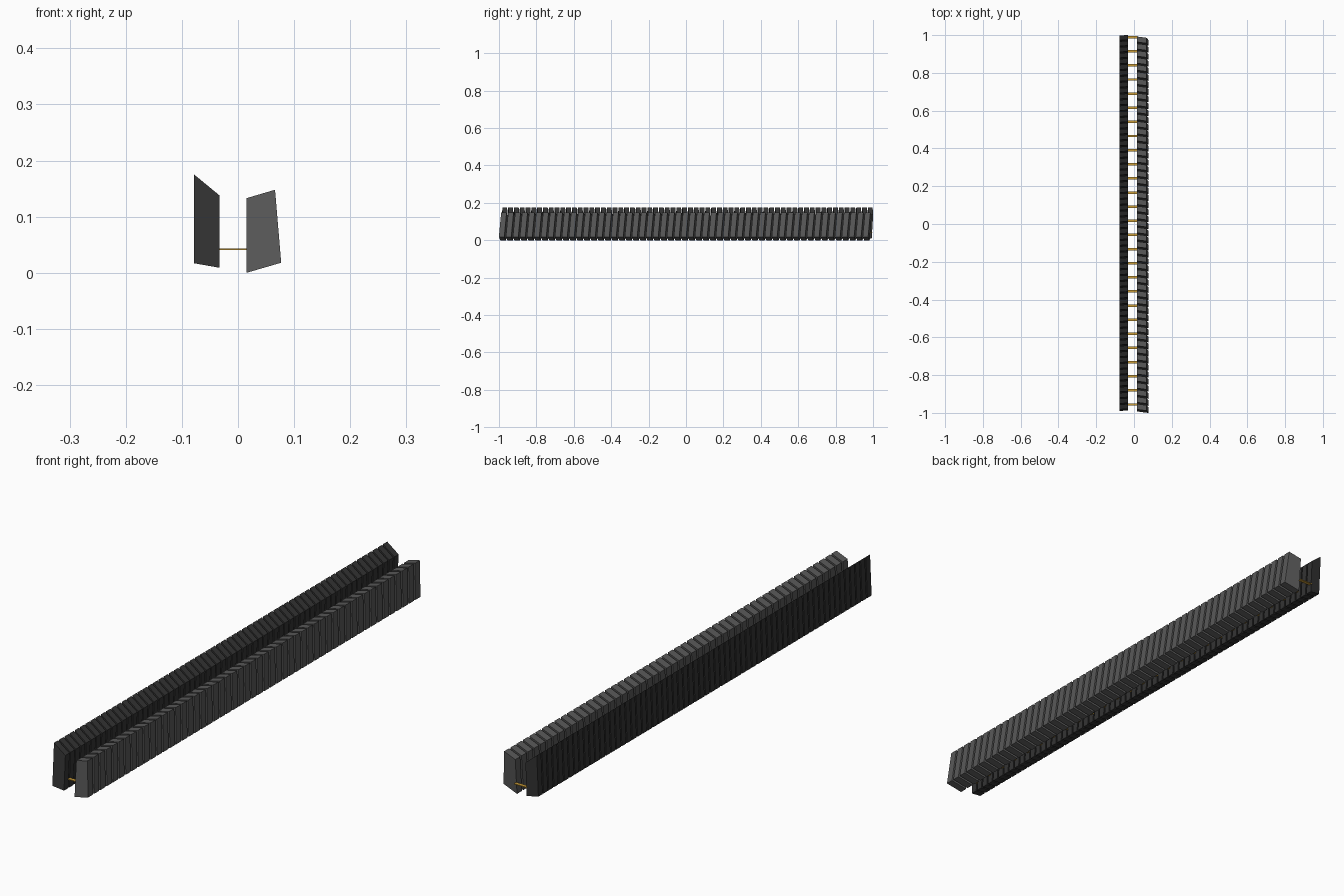
import bpy, bmesh

if "Cube" in bpy.data.objects:
    bpy.data.objects.remove(bpy.data.objects["Cube"])


def material(name, rgb):
    m = bpy.data.materials.new(name)
    m.diffuse_color = (*rgb, 1)
    m.use_nodes = True
    m.node_tree.nodes["Principled BSDF"].inputs["Base Color"].default_value = m.diffuse_color
    return m


def build_row(name, profile, thick, y_first, y_last, count, lean, skew, mat):
    """Row of sheared slats: an xz profile extruded along y and repeated."""
    bm = bmesh.new()
    x0 = profile[0][0]
    step = (y_last - y_first) / (count - 1)
    for i in range(count):
        y = y_first + i * step
        front, back = [
            [bm.verts.new((x, y + d + lean * z + skew * (x - x0), z)) for x, z in profile]
            for d in (0, thick)]
        bm.faces.new(front)
        bm.faces.new(back[::-1])
        n = len(profile)
        for k in range(n):
            bm.faces.new((front[k], back[k], back[(k + 1) % n], front[(k + 1) % n]))
    bmesh.ops.recalc_face_normals(bm, faces=bm.faces[:])
    mesh = bpy.data.meshes.new(name)
    bm.to_mesh(mesh)
    bm.free()
    mesh.materials.append(mat)
    obj = bpy.data.objects.new(name, mesh)
    bpy.context.collection.objects.link(obj)
    return obj


dark = material("dark_slat", (0.035, 0.035, 0.035))
grey = material("grey_slat", (0.1, 0.1, 0.1))
gold = material("gold_bar", (0.6, 0.34, 0.04))

# tall dark row on the left
build_row("left_slats", [(-0.078, 0.017), (-0.033, 0.009), (-0.033, 0.138), (-0.078, 0.175)],
          0.025, -0.992, 0.962, 64, 0.06, 0.12, dark)

# wider grey row on the right
build_row("right_slats", [(0.015, 0.0), (0.077, 0.018), (0.066, 0.148), (0.015, 0.133)],
          0.029, -0.992, 0.953, 53, 0.08, -0.16, grey)

# thin bars joining the rows
build_row("cross_bars", [(-0.036, 0.0405), (0.018, 0.0405), (0.018, 0.0435), (-0.036, 0.0435)],
          0.013, -0.962, 0.983, 27, 0, 0, gold)
